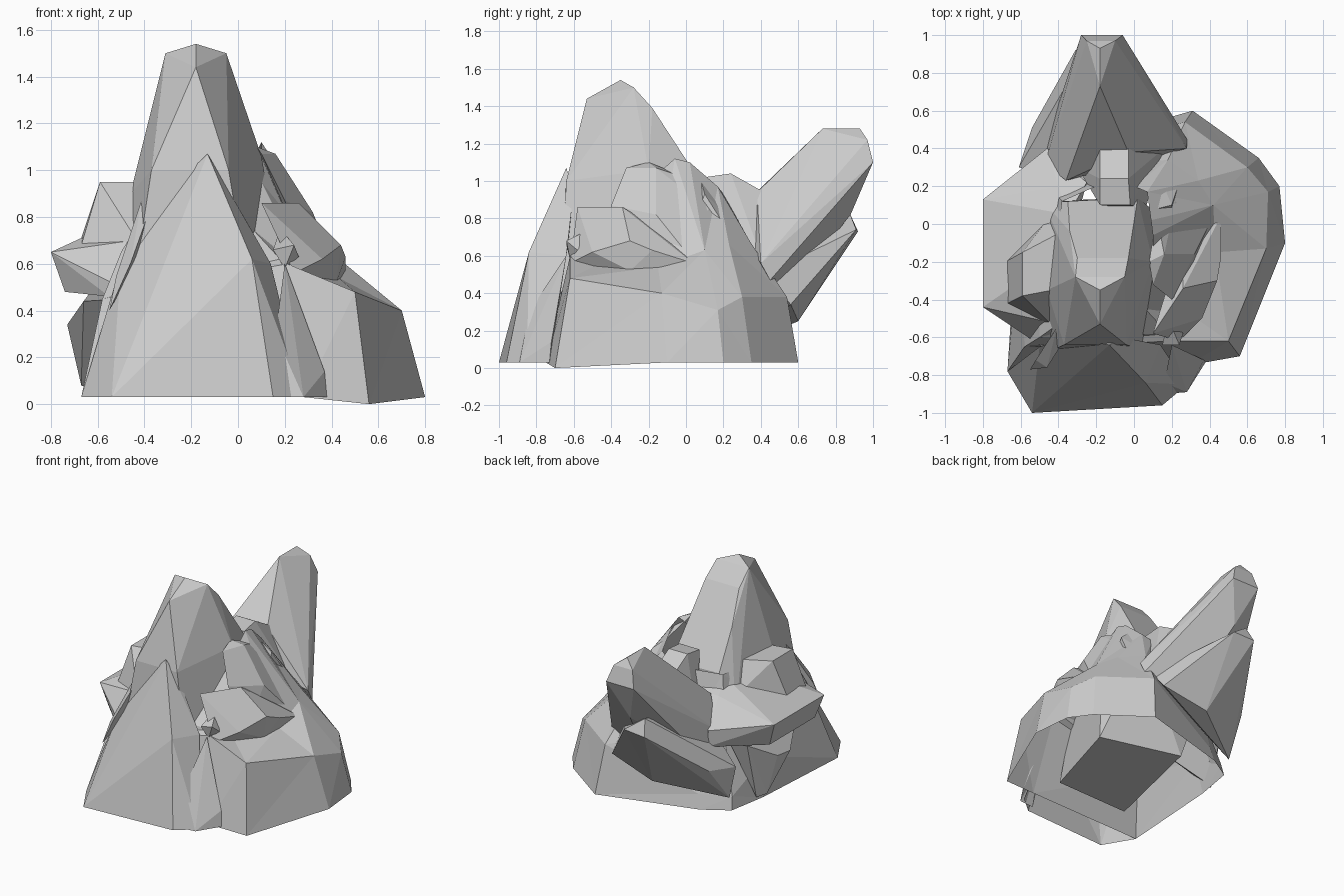
import bpy, bmesh, math


def finish(name, bm):
    me = bpy.data.meshes.new(name)
    bm.to_mesh(me)
    bm.free()
    ob = bpy.data.objects.new(name, me)
    bpy.context.collection.objects.link(ob)
    return ob


def rock(name, pts, open_below=False):
    """Faceted convex rock; faces on the ground (or all downward faces) are left open."""
    bm = bmesh.new()
    for p in pts:
        bm.verts.new(p)
    bmesh.ops.convex_hull(bm, input=bm.verts[:])
    loose = [v for v in bm.verts if not v.link_faces]
    bmesh.ops.delete(bm, geom=loose, context='VERTS')
    bmesh.ops.recalc_face_normals(bm, faces=bm.faces[:])
    bmesh.ops.dissolve_limit(bm, angle_limit=math.radians(5),
                             verts=bm.verts[:], edges=bm.edges[:])
    bm.normal_update()
    gone = [f for f in bm.faces if all(v.co.z < 0.06 for v in f.verts)
            or (open_below and f.normal.z < -0.3)]
    bmesh.ops.delete(bm, geom=gone, context='FACES')
    return finish(name, bm)


def shell(name, rings):
    """Open shell lofted through closed rings of equal length."""
    bm = bmesh.new()
    vs = [[bm.verts.new(p) for p in r] for r in rings]
    n = len(vs[0])
    for a, b in zip(vs, vs[1:]):
        for i in range(n):
            j = (i + 1) % n
            bm.faces.new((a[i], a[j], b[j], b[i]))
    bmesh.ops.triangulate(bm, faces=bm.faces[:])
    return finish(name, bm)


# Hollow skirt of rock: ground ring, shoulder ring, foot of the shards, crest ring
shell("base_shell", [
    [(.28, -.75, .03), (.56, -.7, 0), (.8, -.1, .03), (.77, .2, .03), (.66, .35, .03),
     (.31, .6, .03), (-.39, .4, .03), (-.57, .29, .03), (-.62, 0, .03), (-.67, -.78, .03)],
    [(.21, -.62, .6), (.5, -.62, .48), (.7, -.13, .4), (.71, .17, .31), (.6, .3, .38),
     (.27, .54, .38), (-.37, .38, .13), (-.56, .27, .12), (-.6, -.05, .3), (-.58, -.65, .45)],
    [(.18, -.58, .62), (.3, -.48, .55), (.43, -.15, .54), (.42, .1, .63), (.34, .23, .66),
     (.18, .34, .68), (-.2, .3, .5), (-.45, .2, .5), (-.5, -.15, .65), (-.5, -.6, .65)],
    [(.06, -.45, .75), (.1, -.25, .95), (.1, -.06, 1.12), (.09, .02, 1.1), (.07, .17, .97),
     (0, .2, .93), (-.2, .2, .92), (-.38, .12, .9), (-.42, -.2, .9), (-.36, -.5, .88)],
])

# Tall central peak
rock("main_peak", [
    (-.31, -.28, 1.5), (-.05, -.28, 1.5), (-.18, -.35, 1.54), (-.18, -.53, 1.44),
    (-.31, -.31, 1.42), (-.03, -.18, 1.39), (-.3, -.18, 1.39),
    (-.34, -.04, 1.17), (0, -.04, 1.17), (.1, -.2, 1.06),
    (-.37, -.64, 1.0), (-.04, -.64, 1.0), (-.46, -.35, .9),
    (-.35, .12, .9), (.02, .14, .9), (-.48, .12, .6),
    (-.5, -.7, .15), (.1, -.68, .15), (-.34, .1, .18), (.26, -.06, .18),
])

# Leaning slab at the front
rock("front_slab", [
    (-.54, -1, .03), (.15, -.96, .03), (-.67, -.78, .03), (.28, -.85, .03),
    (-.13, -.64, 1.07), (.06, -.84, .62), (.14, -.64, .6), (-.36, -.6, .85),
    (-.5, -.65, .6), (-.06, -.6, .95),
], True)

# Spike leaning out of the back, with its broad root below
rock("back_spike", [
    (-.18, .73, 1.28), (-.18, .93, 1.28), (-.25, .97, 1.22), (-.1, .97, 1.22),
    (-.28, 1, 1.1), (-.06, 1, 1.1), (-.17, .88, .82), (.28, .45, .47), (.28, .4, .56),
    (-.36, .23, .8), (-.03, .38, .94), (-.47, .32, .6), (-.45, .48, .47), (-.05, .55, .4),
])
rock("back_spike_root", [
    (-.31, .92, .73), (-.14, .91, .74), (-.28, .87, .84), (-.15, .6, .25), (.2, .56, .34),
    (-.58, .33, .14), (-.54, .51, .39), (-.61, .3, .36), (-.46, .54, .47),
    (.2, .42, .5), (-.2, .4, .7), (-.4, .25, .55), (-.2, .3, .4),
])
rock("back_knob", [
    (-.18, .24, 1.04), (-.03, .24, 1.04), (-.18, .4, .95), (-.03, .4, .95),
    (-.18, .1, 1.02), (-.02, .1, 1.02), (.06, .08, .75), (.16, .4, .6), (-.3, .3, .6),
])

# Rocks on the left: ledge, block, leaning sliver and downward wedge
rock("left_ledge", [
    (-.8, .13, .65), (-.8, -.44, .65), (-.74, .1, .48), (-.74, -.42, .48),
    (-.46, .4, .62), (-.45, .4, .5), (-.5, -.64, .5), (-.55, -.6, .46),
    (-.4, .2, .78), (-.45, -.52, .7), (-.67, -.35, .71), (-.35, .05, .85), (-.25, .22, .8),
])
rock("left_block", [
    (-.59, -.15, .95), (-.59, -.38, .95), (-.38, -.34, .95), (-.4, -.05, .95),
    (-.68, -.2, .68), (-.67, -.42, .68), (-.42, -.55, .68), (-.4, .1, .68),
])
rock("left_sliver", [
    (-.36, -.6, .88), (-.41, -.55, .88), (-.55, -.77, .4), (-.52, -.72, .55),
    (-.46, -.76, .6), (-.38, -.5, .7),
])
rock("left_wedge", [
    (-.66, -.3, .44), (-.63, .2, .48), (-.73, -.15, .34), (-.72, -.02, .35),
    (-.67, .03, .08), (-.62, .08, .06), (-.5, -.3, .45), (-.5, .2, .45),
])

# Broken shards on the right slope
rock("right_shard_upper", [
    (.1, -.32, 1.07), (.08, -.2, 1.1), (.16, -.16, 1.07), (.32, -.16, .82),
    (.2, -.4, .87), (.22, .12, .85), (.12, .05, 1.0), (.3, -.3, .6), (.4, 0, .62),
])
rock("right_shard_lower", [
    (.1, -.58, .86), (.26, -.34, .86), (.44, -.3, .68), (.46, .04, .56), (.46, -.18, .63),
    (.24, -.62, .56), (.36, -.5, .62), (.25, -.1, .72), (.42, -.3, .52),
])
rock("right_shard_small", [
    (.15, -.64, .66), (.24, -.64, .68), (.26, -.58, .63), (.18, -.5, .75), (.2, -.62, .58),
])
rock("right_shard_back", [
    (.12, .08, 1.0), (.2, .1, .93), (.24, .22, .74), (.14, .24, .8), (.2, .05, .8), (.05, .2, .9),
])
rock("front_corner_shard", [
    (.16, -.9, .03), (.28, -.89, .03), (.38, -.73, .03), (.37, -.72, .14),
    (.2, -.64, .6), (.24, -.72, .35), (.16, -.84, .3),
], True)
